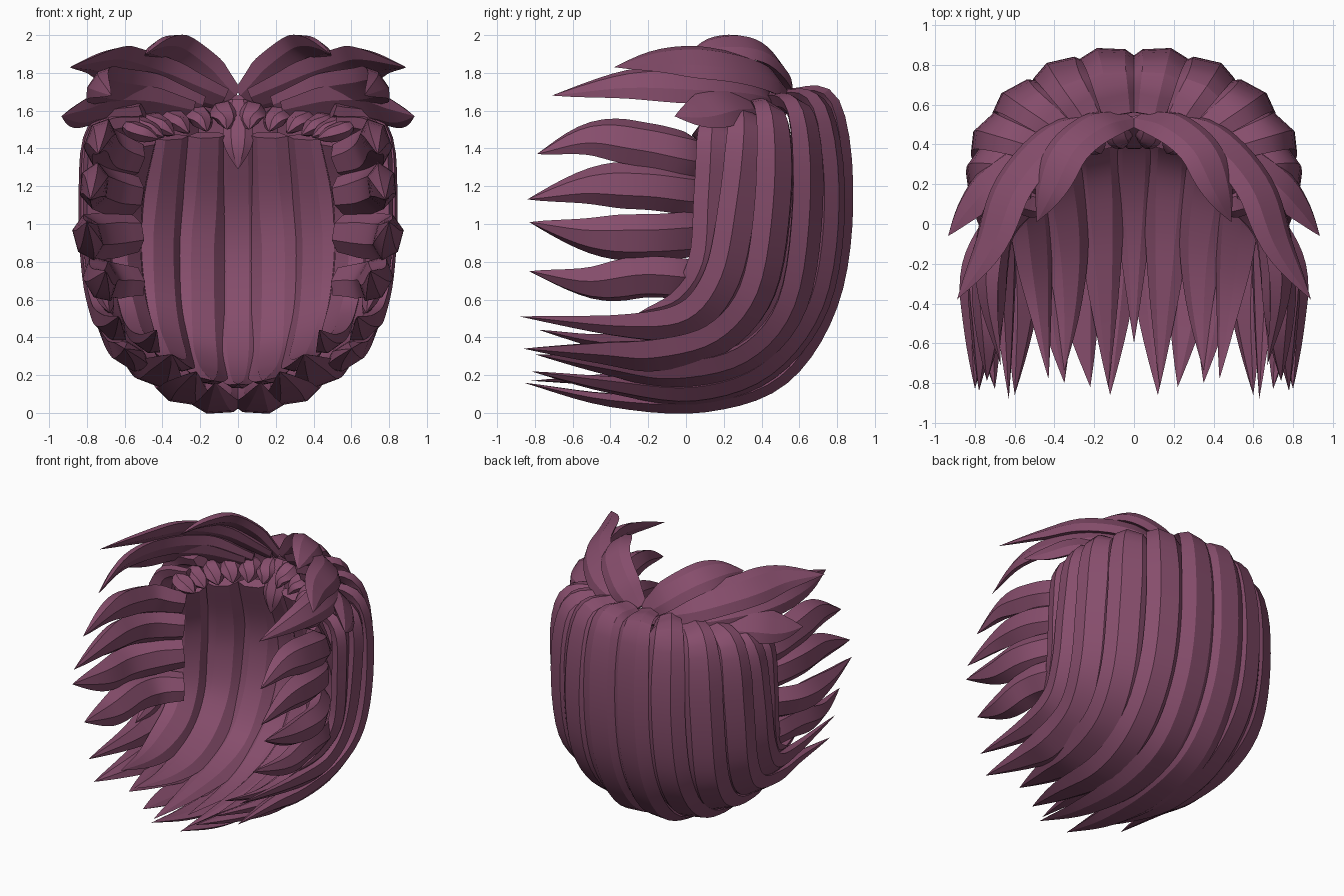
import bpy, bmesh, math
from mathutils import Vector

mat = bpy.data.materials.new("plum_hair")
mat.diffuse_color = (0.24, 0.075, 0.15, 1)
CENTRE = Vector((0, -0.1, 0.95))
# flattened six-sided lock cross-section (across, outward)
SECTION = [(-1, 0), (-0.5, 0.85), (0.45, 0.9), (1, 0), (0.45, -0.8), (-0.45, -0.8)]


def spline(pts, steps=5):
    """Catmull-Rom samples through the points."""
    p = [Vector(q) for q in pts]
    p = [2 * p[0] - p[1]] + p + [2 * p[-1] - p[-2]]
    out = []
    for i in range(1, len(p) - 2):
        a, b, c, d = p[i - 1:i + 3]
        for k in range(steps):
            t = k / steps
            out.append(0.5 * (2 * b + (c - a) * t + (2 * a - 5 * b + 4 * c - d) * t * t
                              + (3 * b - a - 3 * c + d) * t ** 3))
    return out + [p[-2]]


def lock(name, pts, half, thick, tilt=0.15, root=0.6, mirror=True, taper=0.6):
    """A tapering lock of hair swept along a path, facing away from the head centre."""
    path = spline(pts)
    n = len(path)
    bm = bmesh.new()
    rings = []
    for i, p in enumerate(path[:-1]):
        t = i / (n - 1)
        T = (path[i + 1] - path[max(i - 1, 0)]).normalized()
        N = p - CENTRE
        N = (N - T * N.dot(T)).normalized()
        S = T.cross(N)
        c, s = math.cos(tilt), math.sin(tilt)
        N, S = N * c - S * s, S * c + N * s
        w = root + (1 - root) * min(1, t / 0.22)
        if t > taper:
            w *= 1 - ((t - taper) / (1 - taper)) ** 1.6
        rings.append([bm.verts.new(p + S * (u * half * w) + N * (v * thick * w)) for u, v in SECTION])
    tip = bm.verts.new(path[-1])
    m = len(SECTION)
    for a, b in zip(rings, rings[1:]):
        for j in range(m):
            bm.faces.new((a[j], a[(j + 1) % m], b[(j + 1) % m], b[j]))
    for j in range(m):
        bm.faces.new((rings[-1][j], rings[-1][(j + 1) % m], tip))
    bm.faces.new(rings[0])
    bmesh.ops.recalc_face_normals(bm, faces=bm.faces)
    me = bpy.data.meshes.new(name)
    bm.to_mesh(me)
    bm.free()
    me.materials.append(mat)
    ob = bpy.data.objects.new(name, me)
    bpy.context.collection.objects.link(ob)
    if mirror:
        ob.modifiers.new("mirror", "MIRROR").use_mirror_merge = False
    bpy.ops.object.select_all(action='DESELECT')
    ob.select_set(True)
    bpy.context.view_layer.objects.active = ob
    bpy.ops.object.shade_smooth_by_angle(angle=math.radians(25))


# outer back locks: crown, down the back, forward underneath
lock("back_lock_1", [(.07, .55, 1.68), (.11, .77, 1.63), (.12, .83, 1.1), (.12, .75, .58),
     (.11, .5, .2), (.1, .1, .06), (.11, -.4, .07), (.12, -.86, .16)], .15, .06, taper=.72)
lock("back_lock_2", [(.22, .53, 1.67), (.33, .71, 1.6), (.36, .77, 1.1), (.36, .69, .58),
     (.33, .43, .24), (.29, .05, .11), (.27, -.4, .15), (.22, -.82, .22)], .15, .065, taper=.72)
lock("back_lock_3", [(.35, .47, 1.65), (.53, .61, 1.57), (.58, .64, 1.1), (.57, .56, .58),
     (.51, .32, .3), (.45, -.05, .21), (.4, -.4, .25), (.35, -.8, .31)], .15, .065, taper=.72)
lock("back_lock_4", [(.45, .38, 1.62), (.67, .46, 1.54), (.72, .46, 1.1), (.7, .38, .65),
     (.63, .17, .4), (.58, -.15, .31), (.57, -.45, .32), (.6, -.86, .34)], .14, .07, taper=.72)
lock("back_lock_5", [(.5, .28, 1.59), (.72, .32, 1.5), (.76, .28, 1.1), (.74, .2, .72),
     (.69, .02, .5), (.66, -.3, .46), (.63, -.88, .51)], .13, .07, taper=.68)
lock("back_lock_6", [(.52, .18, 1.53), (.72, .16, 1.47), (.75, .14, 1.15), (.74, .11, .8),
     (.7, -.03, .6), (.68, -.25, .53)], .11, .06)

# inner locks lining the hollow
lock("inner_lock_0", [(0, .44, 1.46), (0, .59, 1.1), (0, .61, .8), (0, .5, .5),
     (0, .25, .27), (0, -.1, .16), (0, -.6, .15)], .13, .05, 0, .9, False)
lock("inner_lock_1", [(.16, .41, 1.47), (.18, .53, 1.15), (.2, .55, .9), (.2, .48, .6),
     (.19, .3, .34), (.17, 0, .22), (.15, -.4, .18), (.13, -.82, .17)], .14, .06, 0, .8)
lock("inner_lock_2", [(.36, .32, 1.46), (.4, .42, 1.15), (.42, .44, .9), (.41, .37, .6),
     (.38, .18, .4), (.34, -.1, .29), (.33, -.4, .27), (.35, -.74, .31)], .14, .06, .1, .8)
lock("inner_lock_3", [(.5, .16, 1.43), (.57, .26, 1.15), (.59, .27, .9), (.57, .21, .65),
     (.53, .05, .48), (.5, -.2, .39), (.47, -.45, .38), (.43, -.78, .44)], .13, .06, .1, .8)

# side locks sweeping forward
for i, (z0, z1, z2, z3, x, xt, y) in enumerate([(1.33, 1.42, 1.45, 1.37, .72, .74, -.79),
                                                (1.15, 1.2, 1.2, 1.13, .75, .78, -.84),
                                                (.95, .93, .94, 1.01, .78, .80, -.83),
                                                (.70, .72, .69, .75, .72, .7, -.83)]):
    lock(f"side_lock_{i + 1}", [(.54, .12, z0), (.68, -.02, (z0 + z1) / 2), (x, -.22, z1),
         (x + .01, -.5, z2), (xt, y, z3)], .125, .085, .2, .8)

# fringe locks arching over the top
lock("fringe_arch", [(.03, .53, 1.67), (.18, .49, 1.81), (.33, .37, 1.92), (.42, .18, 1.94),
     (.49, .01, 1.9)], .12, .04, .1)
lock("fringe_wing", [(.08, .52, 1.66), (.38, .43, 1.77), (.6, .2, 1.84), (.72, -.1, 1.86),
     (.89, -.38, 1.83)], .13, .045, .1)
lock("fringe_forward", [(.2, .47, 1.62), (.48, .35, 1.7), (.68, .08, 1.73), (.74, -.3, 1.74),
     (.67, -.71, 1.68)], .12, .05, .2)
lock("fringe_outer", [(.25, .45, 1.59), (.5, .35, 1.63), (.7, .22, 1.63), (.83, .08, 1.59),
     (.935, -.06, 1.57)], .13, .045, .1)

# small root tufts around the crown arch
for i in range(6):
    a = math.radians(8 + 15 * i)
    s, c = math.sin(a), math.cos(a)
    lock(f"root_tuft_{i + 1}", [(.6 * s, .08 + .46 * c, 1.62 - .02 * i), (.52 * s, .06 + .4 * c, 1.58 - .02 * i),
         (.42 * s, .04 + .34 * c, 1.5 - .01 * i)], .075, .05, .2)
lock("centre_tuft", [(0, .52, 1.65), (0, .46, 1.54), (0, .41, 1.42), (0, .39, 1.29)], .08, .04, 0, .8, False)
